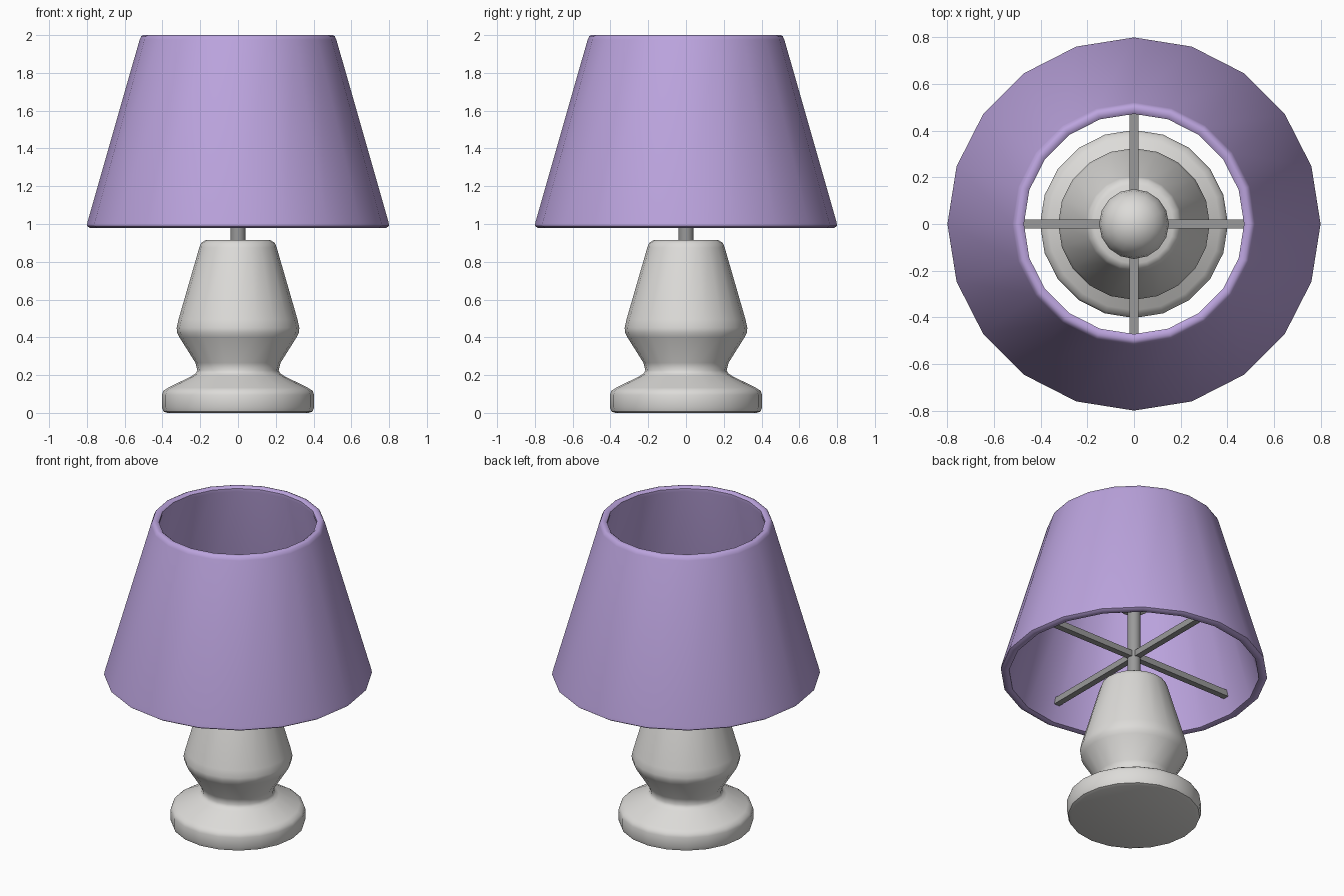
import bpy, math

if "Cube" in bpy.data.objects:
    bpy.data.objects.remove(bpy.data.objects["Cube"])

SIDES = 20


def material(name, rgb):
    m = bpy.data.materials.new(name)
    m.diffuse_color = (*rgb, 1)
    m.use_nodes = True
    m.node_tree.nodes["Principled BSDF"].inputs["Base Color"].default_value = m.diffuse_color
    return m


lilac = material("lilac fabric", (0.50, 0.37, 0.73))
cream = material("off white ceramic", (0.72, 0.71, 0.69))
metal = material("grey metal", (0.32, 0.32, 0.32))


def lathe(name, profile, mat, sides=SIDES, closed=False):
    """Spin (radius, z) points, listed bottom to top on the outside, round z."""
    n = len(profile)
    verts = [(r * math.cos(a), r * math.sin(a), z)
             for r, z in profile
             for a in (2 * math.pi * i / sides for i in range(sides))]
    faces = []
    for j in range(n if closed else n - 1):
        k = (j + 1) % n
        for i in range(sides):
            i2 = (i + 1) % sides
            faces.append((j * sides + i, j * sides + i2, k * sides + i2, k * sides + i))
    if not closed:
        faces.append(tuple(reversed(range(sides))))
        faces.append(tuple(range((n - 1) * sides, n * sides)))
    me = bpy.data.meshes.new(name)
    me.from_pydata(verts, [], faces)
    me.materials.append(mat)
    ob = bpy.data.objects.new(name, me)
    bpy.context.collection.objects.link(ob)
    smooth(ob)
    return ob


def smooth(ob):
    bpy.ops.object.select_all(action='DESELECT')
    ob.select_set(True)
    bpy.context.view_layer.objects.active = ob
    bpy.ops.object.shade_smooth_by_angle(angle=math.radians(50))


# turned ceramic body
lathe("lamp_base", [
    (0.375, 0.005), (0.395, 0.012), (0.403, 0.035), (0.403, 0.10), (0.395, 0.122),
    (0.37, 0.138), (0.245, 0.20), (0.225, 0.213), (0.215, 0.23), (0.225, 0.27),
    (0.31, 0.405), (0.322, 0.43), (0.325, 0.455), (0.315, 0.50),
    (0.205, 0.88), (0.195, 0.905), (0.17, 0.92)], cream).location.z = -0.005

# stem holding the bulb
lathe("stem", [(0.04, 0.90), (0.04, 1.45)], metal, 16)

# hollow shade: outside up, over the top rim, inside down
lathe("shade", [
    (0.785, 0.98), (0.80, 0.99), (0.797, 1.01), (0.521, 1.975), (0.512, 1.995), (0.50, 2.0),
    (0.485, 2.0), (0.472, 1.99), (0.472, 1.97), (0.745, 1.01), (0.75, 0.985), (0.765, 0.98)],
    lilac, closed=True)

# crossed bars carrying the shade
for name, size in (("shade_bar_x", (1.44, 0.04, 0.04)), ("shade_bar_y", (0.04, 1.44, 0.04))):
    bpy.ops.mesh.primitive_cube_add(size=1, location=(0, 0, 1.11))
    bar = bpy.context.object
    bar.name = name
    bar.scale = size
    bar.data.materials.append(metal)

# round bulb
bpy.ops.mesh.primitive_uv_sphere_add(segments=16, ring_count=10, radius=0.15, location=(0, 0, 1.56))
bulb = bpy.context.object
bulb.name = "bulb"
bulb.data.materials.append(cream)
smooth(bulb)
